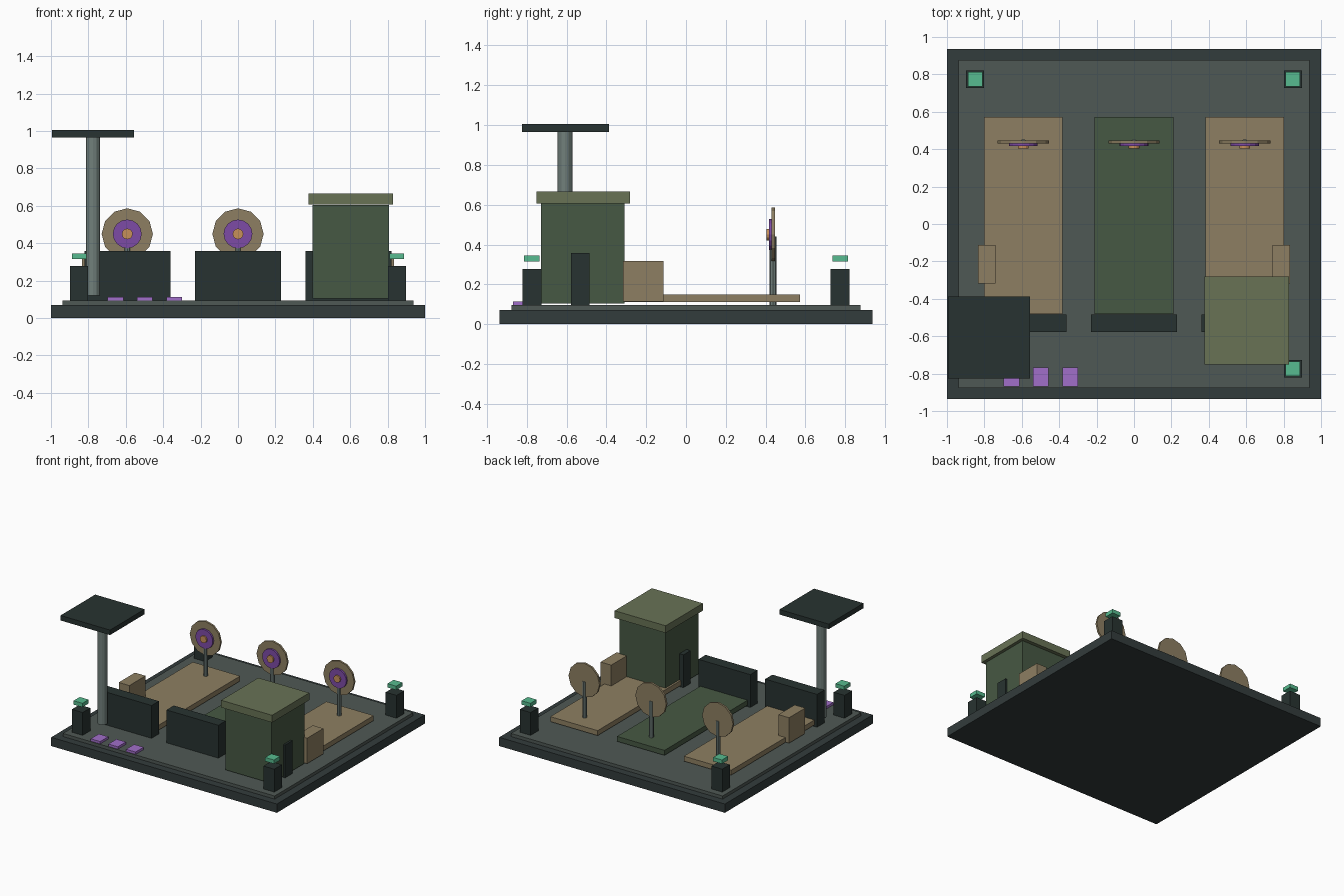
import bpy, math

if "Cube" in bpy.data.objects:
    bpy.data.objects.remove(bpy.data.objects["Cube"])


def material(name, r, g, b):
    """Material from an sRGB 0-255 colour."""
    m = bpy.data.materials.new(name)
    m.diffuse_color = [(c / 255) ** 2.2 for c in (r, g, b)] + [1]
    m.use_nodes = True
    m.node_tree.nodes["Principled BSDF"].inputs["Base Color"].default_value = m.diffuse_color
    return m


DARK = material("dark", 44, 54, 52)
FRAME = material("frame", 54, 62, 62)
FLOOR = material("floor", 80, 89, 85)
TAN = material("tan", 140, 126, 98)
GREEN = material("green", 72, 89, 69)
OLIVE = material("olive", 104, 114, 86)
STEEL = material("steel", 112, 126, 122)
PURPLE = material("purple", 125, 76, 165)
LILAC = material("lilac", 160, 110, 200)
MINT = material("mint", 88, 186, 142)
ORANGE = material("orange", 198, 142, 90)


def box(name, mat, x, y, z):
    """Box from (min, max) ranges along each axis."""
    bpy.ops.mesh.primitive_cube_add(size=1, location=[(a + b) / 2 for a, b in (x, y, z)])
    o = bpy.context.object
    o.scale = [b - a for a, b in (x, y, z)]
    bpy.ops.object.transform_apply(location=False, rotation=False, scale=True)
    o.name = name
    o.data.materials.append(mat)
    return o


def cyl(name, mat, sides, r, depth, loc, rot=(0, 0, 0)):
    bpy.ops.mesh.primitive_cylinder_add(vertices=sides, radius=r, depth=depth,
                                        location=loc, rotation=rot)
    o = bpy.context.object
    o.name = name
    o.data.materials.append(mat)
    return o


def around(c, half):
    return (c - half, c + half)


# Ground plate and floor
box("base_plate", FRAME, (-1, 1), (-0.936, 0.936), (0, 0.07))
box("floor", FLOOR, (-0.938, 0.938), (-0.876, 0.876), (0.07, 0.095))

# Three lanes, each with a firing counter and a round target on a stand
for side, x, mat in (("left", -0.592, TAN), ("middle", 0, GREEN), ("right", 0.592, TAN)):
    box(side + "_lane", mat, around(x, 0.21), (-0.48, 0.573), (0.11, 0.15))
    box(side + "_counter", DARK, around(x, 0.23), (-0.577, -0.485), (0.094, 0.358))
    cyl(side + "_target_stand", STEEL, 8, 0.017, 0.345, (x, 0.437, 0.2665))
    face = (math.pi / 2, 0, 0)
    cyl(side + "_target_disc", TAN, 12, 0.137, 0.016, (x, 0.438, 0.45), face)
    cyl(side + "_target_ring", PURPLE, 16, 0.077, 0.016, (x, 0.424, 0.45), face)
    cyl(side + "_target_centre", ORANGE, 12, 0.029, 0.014, (x, 0.411, 0.45), face)

# Side crates
for side, x in (("left", -0.788), ("right", 0.788)):
    box(side + "_crate", TAN, around(x, 0.047), (-0.317, -0.112), (0.113, 0.317))

# Booth with overhanging roof
box("booth", GREEN, (0.398, 0.806), (-0.728, -0.308), (0.104, 0.605))
box("booth_roof", OLIVE, (0.377, 0.829), (-0.752, -0.281), (0.607, 0.665))

# Canopy on a pole
cyl("canopy_pole", STEEL, 12, 0.037, 0.85, (-0.775, -0.608, 0.545))
box("canopy", DARK, around(-0.776, 0.219), around(-0.606, 0.219), (0.965, 1.005))

# Corner bollards with floating lamps
for i, (x, y) in enumerate([(sx, sy) for sx in (-0.849, 0.849) for sy in (-0.774, 0.774)]):
    box(f"bollard_{i + 1}", DARK, around(x, 0.048), around(y, 0.048), (0.094, 0.278))
    box(f"bollard_lamp_{i + 1}", MINT, around(x, 0.039), around(y, 0.039), (0.315, 0.346))

# Floor pads at the entrance
for i, x in enumerate((-0.655, -0.498, -0.341)):
    box(f"floor_pad_{i + 1}", LILAC, around(x, 0.042), (-0.87, -0.767), (0.094, 0.114))
